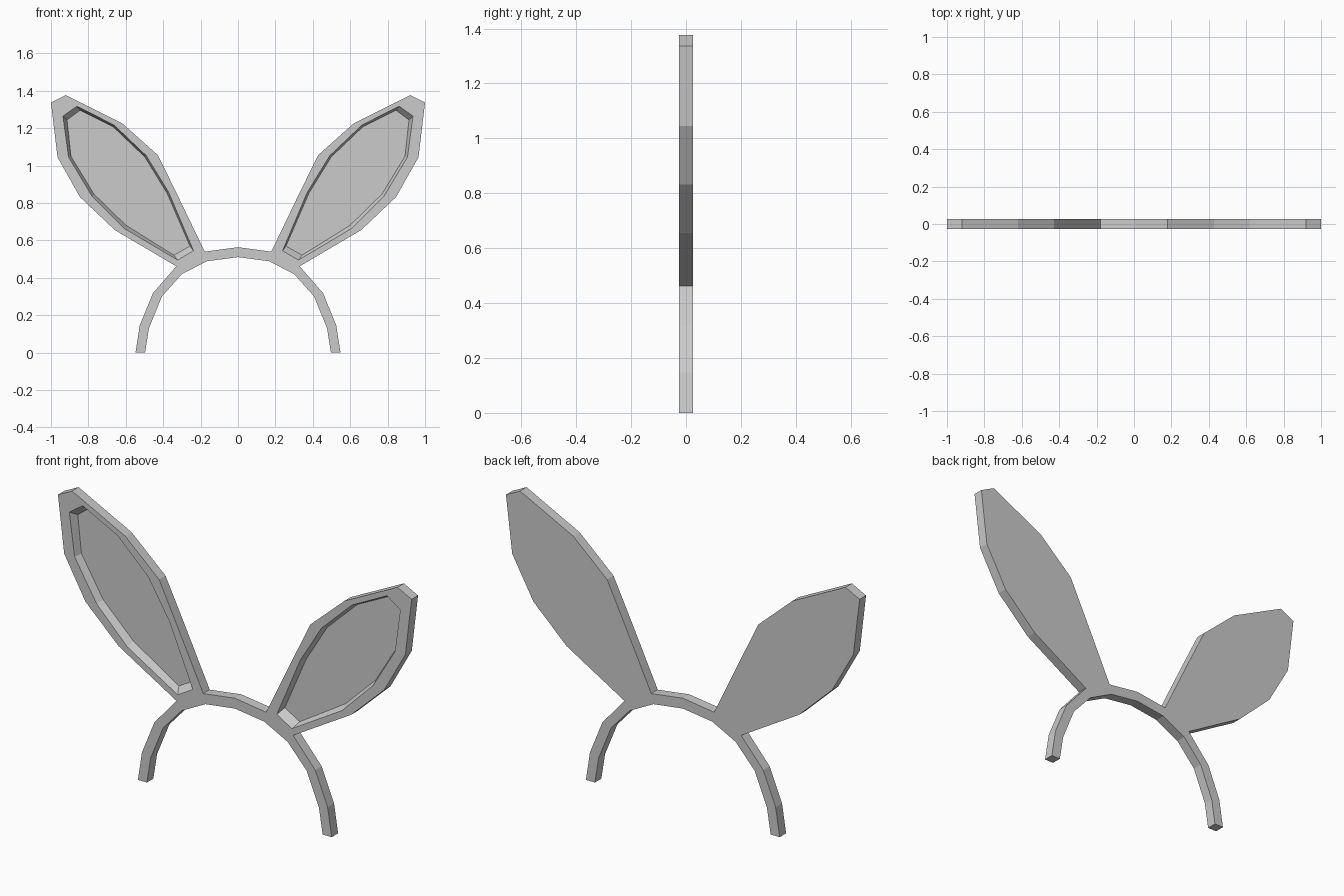
import bpy, bmesh

if "Cube" in bpy.data.objects:
    bpy.data.objects.remove(bpy.data.objects["Cube"])

F, B, FLOOR = -0.026, 0.026, 0.011   # front, back and recess floor depths (y)

# Half profiles in (x, z), mirrored across x = 0
band_out = [(0, .564), (.178, .54), (.33, .462), (.455, .318), (.525, .147), (.548, 0)]
band_in = [(0, .511), (.166, .489), (.30, .42), (.406, .302), (.476, .131), (.497, 0)]
ear_edge = [(.178, .54), (.326, .848), (.428, 1.056), (.62, 1.227), (.92, 1.377),
            (1.0, 1.337), (.965, 1.045), (.845, .832), (.658, .655), (.33, .462)]
recess_rim = [(.238, .545), (.37, .857), (.49, 1.053), (.662, 1.217), (.861, 1.318),
              (.936, 1.265), (.906, 1.045), (.781, .837), (.608, .664), (.323, .495)]
recess_floor = [(.257, .57), (.379, .852), (.498, 1.046), (.668, 1.208), (.845, 1.296),
                (.914, 1.244), (.893, 1.05), (.77, .848), (.6, .682), (.342, .521)]

bm = bmesh.new()
cache = {}


def vert(p, y):
    key = (p, y)
    if key not in cache:
        cache[key] = bm.verts.new((p[0], y, p[1]))
    return cache[key]


def face(*pts):
    bm.faces.new([vert(p, y) for p, y in pts])


# Headband front, back, and inner, outer and end walls
for i in range(5):
    a, b, c, d = band_out[i], band_out[i + 1], band_in[i + 1], band_in[i]
    for y in (F, B):
        face((a, y), (b, y), (c, y), (d, y))
    face((d, F), (c, F), (c, B), (d, B))
    if i != 1:                       # the ear joins the band here
        face((a, F), (b, F), (b, B), (a, B))
a, b = band_out[-1], band_in[-1]
face((a, F), (b, F), (b, B), (a, B))

# Ear rim, sloped recess walls and outer walls
n = len(ear_edge)
for i in range(n):
    j = (i + 1) % n
    face((ear_edge[i], F), (ear_edge[j], F), (recess_rim[j], F), (recess_rim[i], F))
    face((recess_rim[i], F), (recess_rim[j], F), (recess_floor[j], FLOOR), (recess_floor[i], FLOOR))
    if j:
        face((ear_edge[i], F), (ear_edge[j], F), (ear_edge[j], B), (ear_edge[i], B))

# Recess floor and ear back
face(*[(p, FLOOR) for p in recess_floor])
face(*[(p, B) for p in ear_edge])

bmesh.ops.recalc_face_normals(bm, faces=bm.faces)
# The half is open at x = 0, so check that the back faces +y
back = next(f for f in bm.faces if all(v.co.y == vert(ear_edge[0], B).co.y for v in f.verts))
if back.normal.y < 0:
    bmesh.ops.reverse_faces(bm, faces=bm.faces)
mesh = bpy.data.meshes.new("eared_headband")
bm.to_mesh(mesh)
bm.free()
obj = bpy.data.objects.new("eared_headband", mesh)
bpy.context.collection.objects.link(obj)

# Mirror to the other side
mod = obj.modifiers.new("mirror", 'MIRROR')
mod.use_axis[0] = True
mod.use_clip = True
